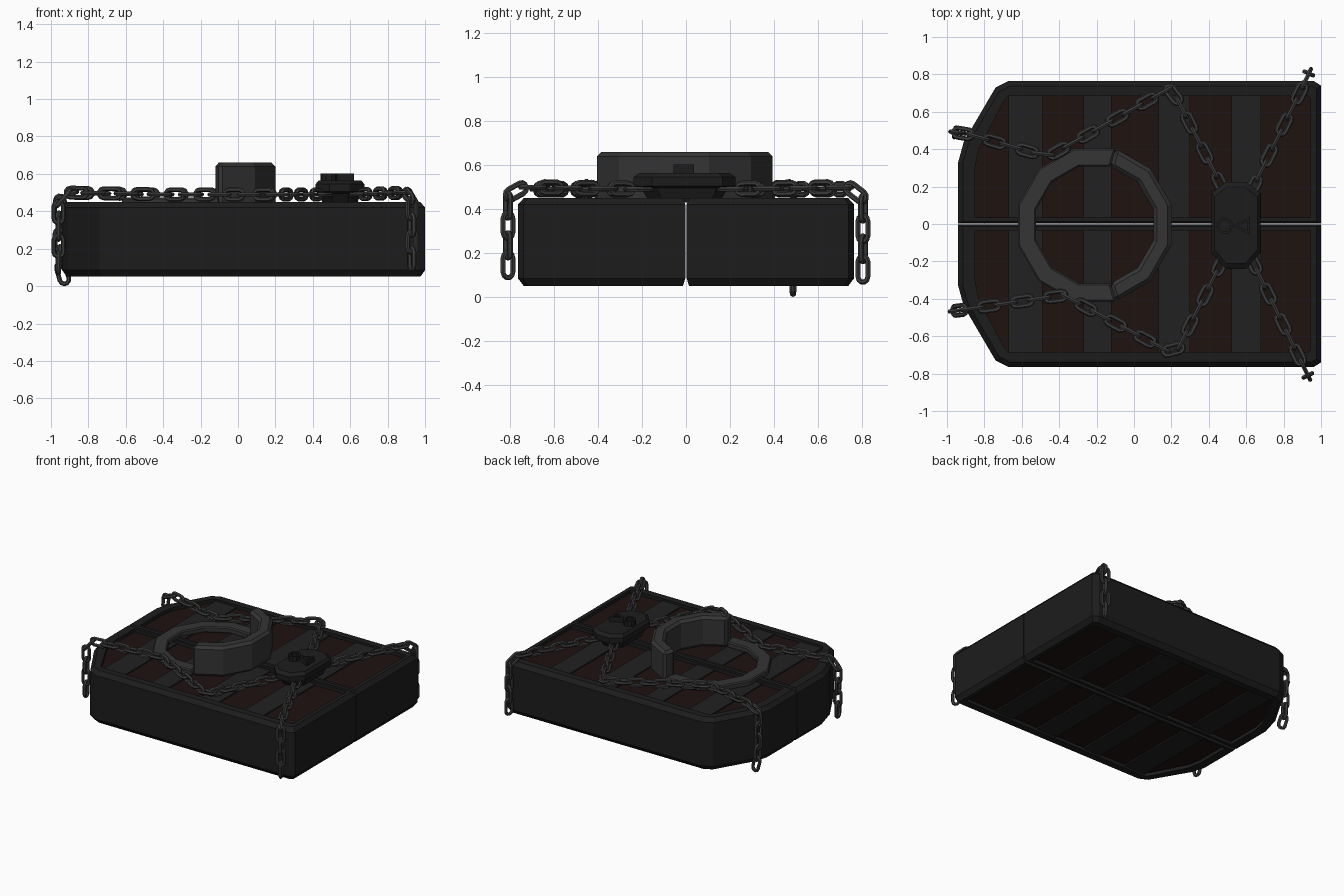
import bpy, math
from mathutils import Vector

if "Cube" in bpy.data.objects:
    bpy.data.objects.remove(bpy.data.objects["Cube"])


def material(name, r, g, b):
    m = bpy.data.materials.new(name)
    m.diffuse_color = (r, g, b, 1)
    m.use_nodes = True
    m.node_tree.nodes["Principled BSDF"].inputs["Base Color"].default_value = m.diffuse_color
    return m


IRON = material("dark_iron", 0.012, 0.012, 0.012)
BAND = material("band_iron", 0.015, 0.015, 0.015)
WOOD = material("dark_wood", 0.013, 0.006, 0.005)
STEEL = material("ring_steel", 0.035, 0.035, 0.035)
CHAIN = material("chain_steel", 0.045, 0.045, 0.045)


def add_mesh(name, verts, faces, mats, bevel=0):
    me = bpy.data.meshes.new(name)
    me.from_pydata([tuple(v) for v in verts], [], faces)
    for m in mats:
        me.materials.append(m)
    ob = bpy.data.objects.new(name, me)
    bpy.context.collection.objects.link(ob)
    import bmesh
    bm = bmesh.new()
    bm.from_mesh(me)
    bmesh.ops.recalc_face_normals(bm, faces=bm.faces)
    bm.to_mesh(me)
    bm.free()
    if bevel:
        b = ob.modifiers.new("bevel", 'BEVEL')
        b.width, b.segments, b.limit_method = bevel, 1, 'ANGLE'
    return ob


def loft(name, loops, mats, cap=True, closed=False, bevel=0):
    """Skin a stack of equal-length loops; cap the ends or join last to first."""
    n = len(loops[0])
    verts = [v for lp in loops for v in lp]
    faces = []
    for k in range(len(loops) if closed else len(loops) - 1):
        a, b = k * n, ((k + 1) % len(loops)) * n
        faces += [(a + i, a + (i + 1) % n, b + (i + 1) % n, b + i) for i in range(n)]
    if cap and not closed:
        faces += [tuple(range(n)), tuple(range(len(verts) - n, len(verts)))]
    return add_mesh(name, verts, faces, mats, bevel)


def at_z(pts, z):
    return [(x, y, z) for x, y in pts]


def scaled(pts, c, s):
    return [(c[0] + (x - c[0]) * s, c[1] + (y - c[1]) * s) for x, y in pts]


def box(name, lo, hi, mat):
    sq = [(lo[0], lo[1]), (hi[0], lo[1]), (hi[0], hi[1]), (lo[0], hi[1])]
    return loft(name, [at_z(sq, lo[2]), at_z(sq, hi[2])], [mat])


# Door leaves: bevelled iron frame around a recessed wood panel, iron bands both sides
outer = [(-.94, .003), (-.94, .33), (-.91, .44), (-.74, .73), (-.67, .765),
         (.96, .765), (1, .74), (1, .003)]
rim = [(-.915, .014), (-.915, .33), (-.885, .43), (-.722, .708), (-.66, .738),
       (.95, .738), (.975, .72), (.975, .014)]
inner = [(-.85, .035), (-.85, .30), (-.83, .40), (-.70, .65), (-.675, .685),
         (.93, .685), (.945, .675), (.945, .035)]
for side, s in (("back", 1), ("front", -1)):
    def f(p, z):
        return [(x, y * s, z) for x, y in p]
    leaf = loft(side + "_door_leaf",
                [f(inner, .075), f(inner, .05), f(rim, .05), f(outer, .085),
                 f(outer, .42), f(rim, .45), f(inner, .45), f(inner, .425)], [IRON, WOOD])
    for p in leaf.data.polygons:
        if p.loop_total > 4:
            p.material_index = 1
    for i, (x0, x1) in enumerate(((-.67, -.49), (-.27, -.12), (.13, .30), (.52, .68))):
        y0, y1 = sorted((.035 * s, .685 * s))
        box(f"{side}_band_top_{i}", (x0, y0, .42), (x1, y1, .435), BAND)
        box(f"{side}_band_bottom_{i}", (x0, y0, .065), (x1, y1, .08), BAND)


# Twelve-sided pull ring: low arc plus a tall raised arc
def ring_arc(name, a0, a1, z1, bevel):
    loops = []
    n = round((a1 - a0) / 30)
    for k in range(n + 1):
        a = math.radians(a0 + 30 * k)
        c, s = math.cos(a), math.sin(a)
        loops.append([(-.21 + r * c, -.005 + r * s, z)
                      for r, z in ((.324, .43), (.424, .43), (.424, z1), (.324, z1))])
    return loft(name, loops, [STEEL], bevel=bevel)


ring_arc("ring_low", 75, 285, .475, .008)
ring_arc("ring_raised", -75, 75, .66, .02)

# Padlock plate
c = (.545, -.005)
plate = [(.415, .165), (.49, .225), (.60, .225), (.675, .165),
         (.675, -.155), (.60, -.24), (.49, -.24), (.415, -.155)]
loft("lock_body", [at_z(scaled(plate, c, .72), .445), at_z(scaled(plate, c, .85), .495),
                   at_z(plate, .505), at_z(plate, .545), at_z(scaled(plate, c, .88), .565)], [IRON])


# Keyhole rims on the lock
def rim_shape(name, pts, c, s):
    hole = scaled(pts, c, s)
    loft(name, [at_z(pts, .55), at_z(pts, .603), at_z(hole, .603), at_z(hole, .55)],
         [IRON], closed=True)


rim_shape("keyhole_circle", [(.485 + .045 * math.cos(i * math.pi / 5),
                              -.01 + .045 * math.sin(i * math.pi / 5)) for i in range(10)], (.485, -.01), .68)
rim_shape("keyhole_wedge", [(.525, -.01), (.62, .037), (.62, -.057)], (.588, -.01), .55)


# Chains: interlocking oval links, alternately turned, laid along a path
def chain(name, path, pitch=.09, wire=.0125):
    pts = [Vector(p) for p in path]
    lens = [(b - a).length for a, b in zip(pts, pts[1:])]
    count = round(sum(lens) / pitch)
    pitch = sum(lens) / count

    def sample(d):
        for a, b, l in zip(pts, pts[1:], lens):
            if d <= l:
                return a.lerp(b, d / l)
            d -= l
        return pts[-1].copy()

    verts, faces = [], []
    heading = Vector((1, 0, 0))
    NP, NW, rad = 12, 6, .025
    straight = pitch / 2 + wire - rad
    for k in range(count):
        a, b = sample(k * pitch), sample((k + 1) * pitch)
        t = (b - a).normalized()
        if math.hypot(t.x, t.y) > .5:
            heading = Vector((t.x, t.y, 0)).normalized()
        side = Vector((-heading.y, heading.x, 0))
        side = (side - t * side.dot(t)).normalized()
        up = t.cross(side)
        w, n = (side, up) if k % 2 == 0 else (up, side)
        base = len(verts)
        for i in range(NP):
            half = -1 if i >= NP // 2 else 1
            ang = math.pi * (i % (NP // 2)) / (NP // 2 - 1) - math.pi / 2
            out = (t * math.cos(ang) + w * math.sin(ang)) * half
            cen = (a + b) / 2 + t * straight * half + out * rad
            for j in range(NW):
                q = 2 * math.pi * j / NW
                verts.append(cen + (out * math.cos(q) + n * math.sin(q)) * wire)
        for i in range(NP):
            for j in range(NW):
                i2, j2 = (i + 1) % NP, (j + 1) % NW
                faces.append((base + i * NW + j, base + i2 * NW + j,
                              base + i2 * NW + j2, base + i * NW + j2))
    add_mesh(name, verts, faces, [CHAIN])


Z = .49
chain("chain_back_left", [(.48, .18, Z), (.20, .73, Z), (-.46, .36, Z), (-.92, .49, .50),
                          (-.96, .49, .46), (-.95, .49, .10), (-.925, .486, .025)])
chain("chain_front_left", [(.48, -.18, Z), (.22, -.70, Z), (-.38, -.38, Z), (-.92, -.46, .50),
                           (-.96, -.465, .46), (-.96, -.465, .08)])
chain("chain_back_right", [(.62, .16, Z), (.91, .75, .50), (.935, .805, .46), (.935, .805, .08)])
chain("chain_front_right", [(.62, -.17, Z), (.90, -.75, .50), (.93, -.81, .46), (.93, -.81, .10)])
